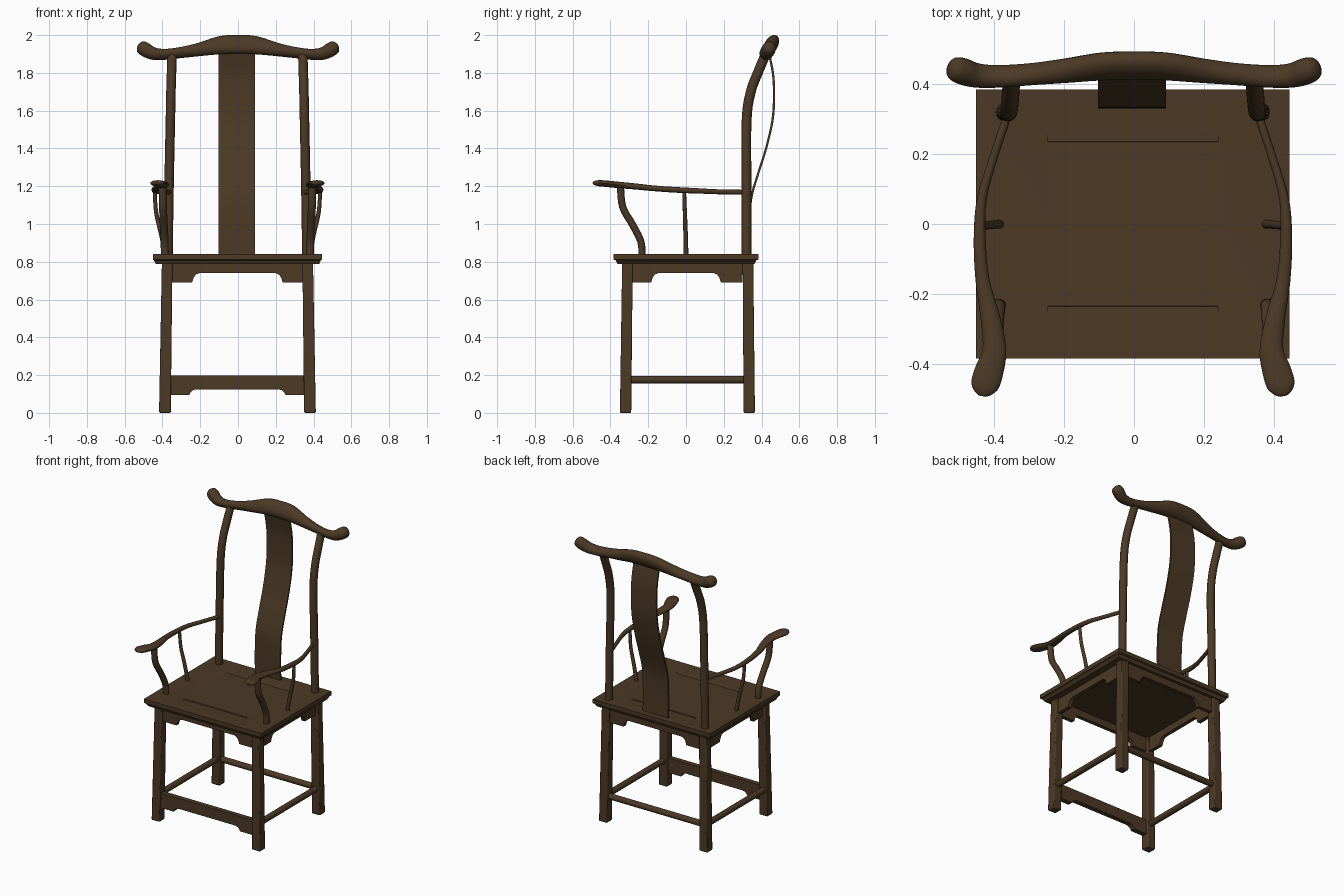
import bpy, bmesh, math
from mathutils import Vector

cube = bpy.data.objects.get("Cube")
if cube:
    bpy.data.objects.remove(cube)

wood = bpy.data.materials.new("dark_wood")
wood.use_nodes = True
color = (0.072, 0.041, 0.019, 1)
wood.diffuse_color = color
wood.node_tree.nodes["Principled BSDF"].inputs["Base Color"].default_value = color
SHIFT = -0.003  # seat and legs sit slightly off the top rail's centre


def finish(name, bm, shift=SHIFT, bevel=0):
    bmesh.ops.recalc_face_normals(bm, faces=bm.faces)
    mesh = bpy.data.meshes.new(name)
    bm.to_mesh(mesh)
    bm.free()
    obj = bpy.data.objects.new(name, mesh)
    bpy.context.collection.objects.link(obj)
    mesh.materials.append(wood)
    obj.location.x = shift
    if bevel:
        mod = obj.modifiers.new("soft_edges", 'BEVEL')
        mod.width, mod.segments = bevel, 2
    bpy.ops.object.select_all(action='DESELECT')
    obj.select_set(True)
    bpy.context.view_layer.objects.active = obj
    bpy.ops.object.shade_smooth_by_angle(angle=math.radians(40))
    return obj


def skin(name, rings, **kw):
    """Bridge closed rings of points and cap both ends."""
    bm = bmesh.new()
    loops = [[bm.verts.new(p) for p in ring] for ring in rings]
    n = len(loops[0])
    for low, high in zip(loops, loops[1:]):
        for i in range(n):
            j = (i + 1) % n
            bm.faces.new((low[i], low[j], high[j], high[i]))
    bm.faces.new(loops[0])
    bm.faces.new(loops[-1])
    return finish(name, bm, **kw)


def smooth_path(pts, steps=5):
    """Catmull-Rom interpolation of tuples of any length."""
    pts = [Vector(p) for p in pts]
    ext = [pts[0]] + pts + [pts[-1]]
    out = []
    for a, b, c, d in zip(ext, ext[1:], ext[2:], ext[3:]):
        for s in range(steps):
            t = s / steps
            out.append(0.5 * (2 * b + (c - a) * t + (2 * a - 5 * b + 4 * c - d) * t**2
                              + (3 * b - a - 3 * c + d) * t**3))
    return out + [pts[-1]]


def loft(name, pts, ref, sides=16, **kw):
    """Oval section along a path; points are x, y, z, half width, half height."""
    path = smooth_path(pts)
    ref = Vector(ref)
    rings = []
    for i, p in enumerate(path):
        c = Vector(p[:3])
        tangent = Vector(path[min(i + 1, len(path) - 1)][:3]) - Vector(path[max(i - 1, 0)][:3])
        tangent.normalize()
        across = tangent.cross(ref).normalized()
        up = across.cross(tangent)
        rings.append([c + across * p[3] * math.cos(a) + up * p[4] * math.sin(a)
                      for a in (math.tau * k / sides for k in range(sides))])
    return skin(name, rings, **kw)


def stack(name, levels, **kw):
    """Rectangles stacked in height; levels are x, y, z, half x, half y."""
    rings = [[(x + sx * hx, y + sy * hy, z)
              for sx, sy in ((-1, -1), (1, -1), (1, 1), (-1, 1))]
             for x, y, z, hx, hy in levels]
    return skin(name, rings, **kw)


def apron(name, half, inner, top, mid, low, along_x, offset, thick):
    """Board with stepped, curved brackets at both ends."""
    drop = mid - low
    edge = [(half, top), (half, low), (inner, low), (inner - 0.008, low + drop * 0.5),
            (inner - 0.02, low + drop * 0.85), (inner - 0.04, mid)]
    outline = edge + [(-u, z) for u, z in reversed(edge)]
    rings = [[(u, v, z) if along_x else (v, u, z) for u, z in outline]
             for v in (offset - thick / 2, offset + thick / 2)]
    return skin(name, rings)


# Seat: moulded frame with a grooved centre panel
stack("seat", [(0, 0, z, hx, hy) for z, hx, hy in (
    (0.787, 0.432, 0.362), (0.808, 0.442, 0.372), (0.812, 0.448, 0.384),
    (0.84, 0.448, 0.384), (0.285, 0.243, 0.84)[::-1], (0.834, 0.283, 0.241),
    (0.834, 0.278, 0.236), (0.839, 0.276, 0.234))])

# Paired parts on each side
for side, s in (("left", 1), ("right", -1)):
    for end, y0, y1 in (("front", -0.32, -0.31), ("back", 0.335, 0.328)):
        stack(f"{side}_{end}_leg", [(s * 0.384, y0, 0, 0.031, 0.03),
                                    (s * 0.372, y1, 0.8, 0.028, 0.028)], bevel=0.006)

    loft(f"{side}_back_post", [(s * x, y, z, 0.025, 0.026) for x, y, z in (
        (0.368, 0.32, 0.8), (0.362, 0.32, 1.2), (0.355, 0.321, 1.55), (0.352, 0.343, 1.7),
        (0.349, 0.38, 1.8), (0.346, 0.422, 1.9))], (0, 1, 0))

    loft(f"{side}_arm", [(s * x, y, z, w, h) for x, y, z, w, h in (
        (0.355, 0.32, 1.168, 0.012, 0.013), (0.4, 0.185, 1.17, 0.012, 0.013),
        (0.432, 0.07, 1.175, 0.014, 0.014), (0.438, -0.04, 1.18, 0.017, 0.015),
        (0.43, -0.16, 1.188, 0.02, 0.015), (0.407, -0.27, 1.199, 0.028, 0.016),
        (0.396, -0.36, 1.207, 0.034, 0.017), (0.411, -0.42, 1.213, 0.041, 0.017),
        (0.423, -0.46, 1.216, 0.04, 0.016), (0.428, -0.482, 1.217, 0.026, 0.012),
        (0.43, -0.492, 1.217, 0.01, 0.006))], (0, 0, 1))

    loft(f"{side}_arm_front_support", [(s * x, y, z, 0.021, 0.019) for x, y, z in (
        (0.384, -0.232, 0.83), (0.386, -0.24, 0.91), (0.39, -0.285, 1.0),
        (0.394, -0.335, 1.09), (0.396, -0.347, 1.2))], (0, 1, 0))

    loft(f"{side}_arm_spindle", [(s * x, y, z, r, r) for x, y, z, r in (
        (0.38, 0, 0.83, 0.013), (0.402, -0.002, 0.94, 0.012), (0.43, -0.006, 1.06, 0.011),
        (0.438, -0.01, 1.175, 0.01))], (0, 1, 0), sides=12)

    apron(f"{side}_apron", 0.3, 0.185, 0.795, 0.74, 0.69, False, s * 0.372, 0.026)
    loft(f"{side}_stretcher", [(s * 0.381, y, 0.175, 0.02, 0.02) for y in (-0.32, 0.335)],
         (0, 0, 1))

# Front and back framing
apron("front_apron", 0.36, 0.24, 0.795, 0.74, 0.69, True, -0.312, 0.026)
apron("back_apron", 0.36, 0.24, 0.795, 0.74, 0.69, True, 0.33, 0.026)
apron("front_footrest", 0.37, 0.255, 0.197, 0.125, 0.095, True, -0.32, 0.034)
loft("back_stretcher", [(x, 0.333, 0.175, 0.02, 0.02) for x in (-0.38, 0.38)], (0, 0, 1))

# Curved back splat
stack("back_splat", smooth_path([(-0.003, y, z, 0.097, 0.006) for y, z in (
    (0.337, 0.83), (0.336, 1.0), (0.346, 1.14), (0.383, 1.27), (0.424, 1.4), (0.458, 1.55),
    (0.466, 1.68), (0.46, 1.8), (0.435, 1.92))]))

# Top rail: leaning yoke with upturned rounded ends
half_rail = [(0.09, 1.947, 0.052, 0.035), (0.2, 1.925, 0.037, 0.034),
             (0.3, 1.908, 0.028, 0.033), (0.39, 1.898, 0.027, 0.034),
             (0.45, 1.903, 0.033, 0.036), (0.49, 1.923, 0.038, 0.038),
             (0.515, 1.939, 0.033, 0.032), (0.526, 1.946, 0.014, 0.014)]
profile = ([(-x, *rest) for x, *rest in reversed(half_rail)]
           + [(0, 1.951, 0.054, 0.035)] + half_rail)
loft("top_rail", [(x, 0.452 + (z - 1.95) * 0.58, z, a, b) for x, z, a, b in profile],
     (0, -0.87, 0.5), sides=20, shift=0)
